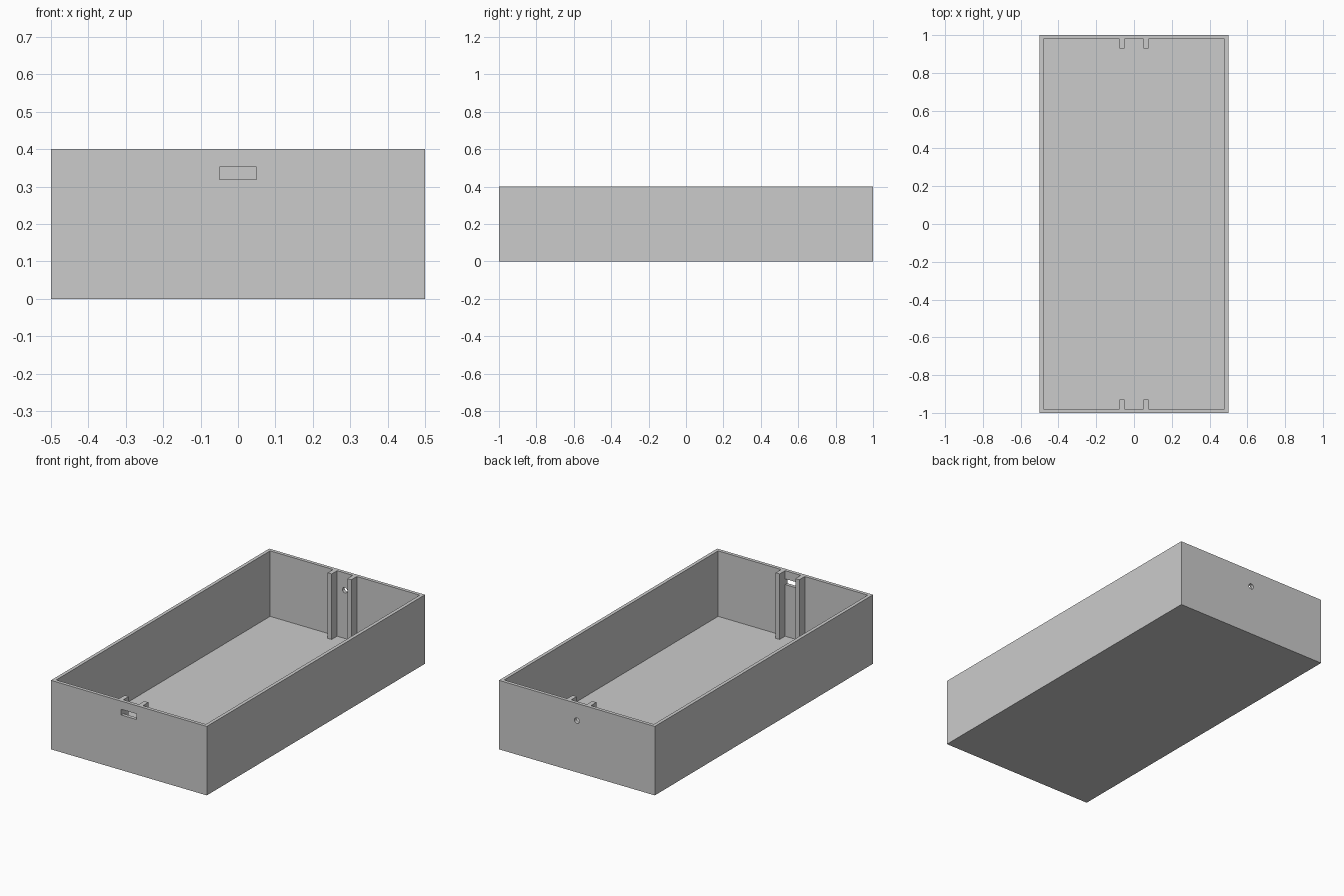
import bpy
import bmesh
from math import radians
from mathutils import Matrix

cube = bpy.data.objects.get("Cube")
if cube:
    bpy.data.objects.remove(cube, do_unlink=True)

WIDTH, LENGTH, HEIGHT, WALL = 1.0, 2.0, 0.4, 0.02
RIB_IN, RIB_OUT, RIB_END = 0.05, 0.076, 0.93

grey = bpy.data.materials.new("plain_grey")
grey.use_nodes = True
colour = (0.6, 0.6, 0.6, 1)
grey.diffuse_color = colour
grey.node_tree.nodes["Principled BSDF"].inputs["Base Color"].default_value = colour


def add_object(name, bm):
    bmesh.ops.recalc_face_normals(bm, faces=bm.faces)
    mesh = bpy.data.meshes.new(name)
    bm.to_mesh(mesh)
    bm.free()
    mesh.materials.append(grey)
    obj = bpy.data.objects.new(name, mesh)
    bpy.context.collection.objects.link(obj)
    return obj


def box(name, size, centre):
    bm = bmesh.new()
    bmesh.ops.create_cube(bm, size=1, matrix=Matrix.Translation(centre) @ Matrix.Diagonal((*size, 1)))
    return add_object(name, bm)


def prism(name, outline, bottom, top):
    bm = bmesh.new()
    face = bm.faces.new([bm.verts.new((x, y, bottom)) for x, y in outline])
    grown = bmesh.ops.extrude_face_region(bm, geom=[face])["geom"]
    verts = [v for v in grown if isinstance(v, bmesh.types.BMVert)]
    bmesh.ops.translate(bm, verts=verts, vec=(0, 0, top - bottom))
    return add_object(name, bm)


def cut(target, cutter):
    cutter.hide_render = True
    mod = target.modifiers.new("cut", "BOOLEAN")
    mod.operation, mod.solver, mod.object = "DIFFERENCE", "EXACT", cutter
    bpy.context.view_layer.objects.active = target
    bpy.ops.object.modifier_apply(modifier=mod.name)
    bpy.data.objects.remove(cutter, do_unlink=True)


# Solid outer block of the tray
tray = box("open_tray", (WIDTH, LENGTH, HEIGHT), (0, 0, HEIGHT / 2))

# Cavity outline, leaving a pair of guide ribs on each end wall
ix, iy = WIDTH / 2 - WALL, LENGTH / 2 - WALL
quarter = [(ix, iy), (RIB_OUT, iy), (RIB_OUT, RIB_END), (RIB_IN, RIB_END), (RIB_IN, iy)]
back = quarter + [(-x, y) for x, y in reversed(quarter)]
outline = back + [(-x, -y) for x, y in back]
cut(tray, prism("cavity_cutter", outline, WALL, HEIGHT + 0.1))

# Rectangular slot through the front wall, between the ribs
cut(tray, box("slot_cutter", (0.099, 0.06, 0.033), (0, -LENGTH / 2, 0.336)))

# Round hole through the back wall, between the ribs
bm = bmesh.new()
bmesh.ops.create_cone(bm, cap_ends=True, segments=32, radius1=0.016, radius2=0.016, depth=0.06,
                      matrix=Matrix.Translation((0, LENGTH / 2, 0.3)) @ Matrix.Rotation(radians(90), 4, "X"))
cut(tray, add_object("hole_cutter", bm))

# Smooth the round bore only, keep every corner sharp
bpy.ops.object.select_all(action="DESELECT")
tray.select_set(True)
bpy.context.view_layer.objects.active = tray
bpy.ops.object.shade_smooth_by_angle(angle=radians(30))
